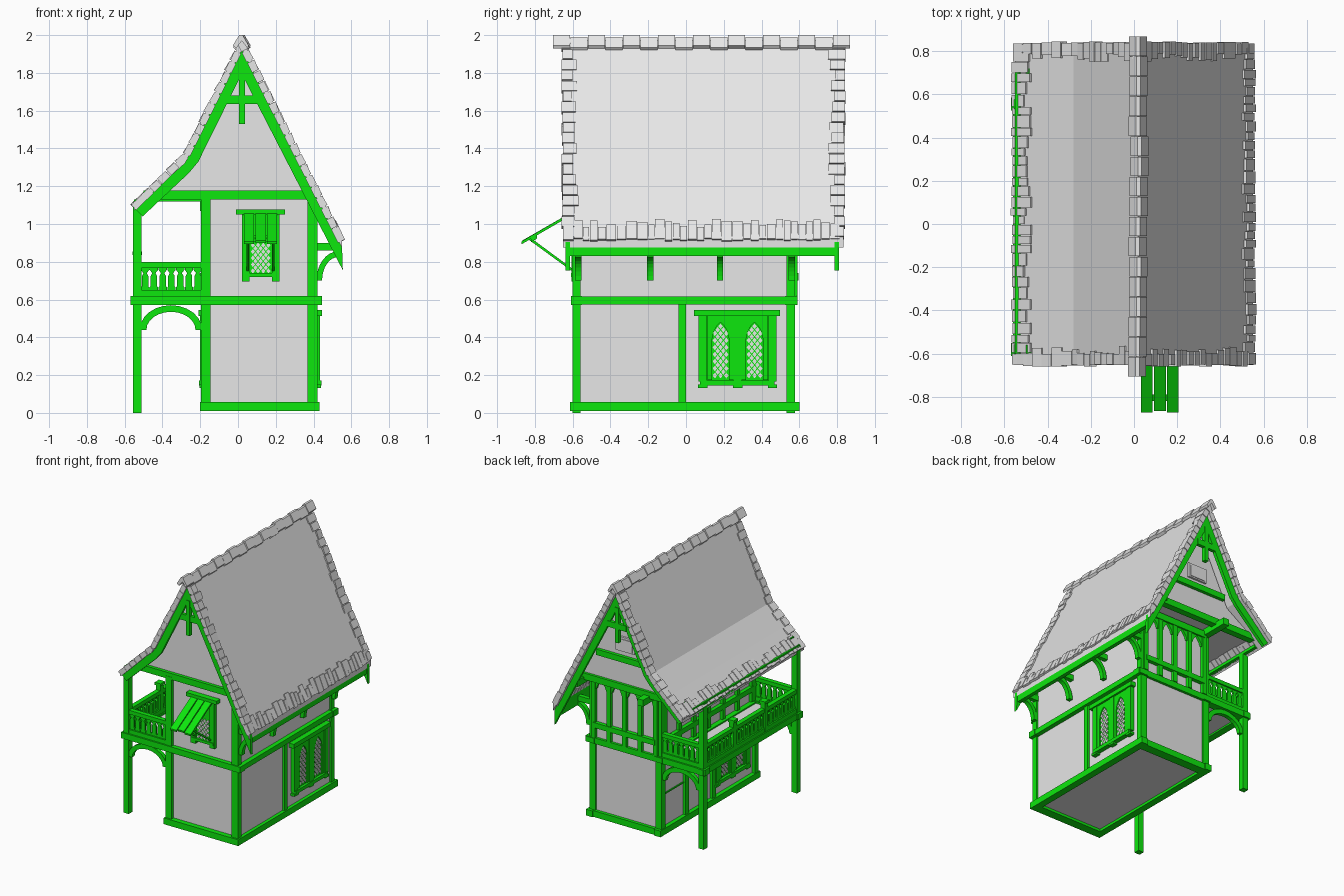
import bpy, bmesh, math, random
from mathutils import Vector

random.seed(4)
if "Cube" in bpy.data.objects:
    bpy.data.objects.remove(bpy.data.objects["Cube"])


def material(name, rgb):
    m = bpy.data.materials.new(name)
    m.use_nodes = True
    m.diffuse_color = (*rgb, 1)
    m.node_tree.nodes["Principled BSDF"].inputs["Base Color"].default_value = (*rgb, 1)
    return m


GREEN = material("green timber", (0.004, 0.8, 0.004))
GREY = material("pale grey", (0.8, 0.8, 0.8))


def solid(name, parts, axis, mat):
    """Extrude outlines along an axis; each part is (outline, start, end)."""
    place = {"x": lambda a, b, d: (d, a, b), "y": lambda a, b, d: (a, d, b),
             "z": lambda a, b, d: (a, b, d)}[axis]
    bm = bmesh.new()
    for pts, d0, d1 in parts:
        near = [bm.verts.new(place(a, b, d0)) for a, b in pts]
        far = [bm.verts.new(place(a, b, d1)) for a, b in pts]
        bm.faces.new(near)
        bm.faces.new(far[::-1])
        for i in range(len(pts)):
            j = (i + 1) % len(pts)
            bm.faces.new((near[j], near[i], far[i], far[j]))
    bmesh.ops.recalc_face_normals(bm, faces=bm.faces)
    mesh = bpy.data.meshes.new(name)
    bm.to_mesh(mesh)
    bm.free()
    mesh.materials.append(mat)
    ob = bpy.data.objects.new(name, mesh)
    bpy.context.collection.objects.link(ob)
    return ob


def rect(a0, a1, b0, b1):
    return [(a0, b0), (a1, b0), (a1, b1), (a0, b1)]


def box(name, x0, x1, y0, y1, z0, z1, mat=GREEN):
    return solid(name, [(rect(x0, x1, z0, z1), y0, y1)], "y", mat)


def arc_band(cx, cz, rx, rz, w, a0, a1, n=8):
    """Curved strip outline between two angles in degrees."""
    ang = [math.radians(a0 + (a1 - a0) * i / n) for i in range(n + 1)]
    outer = [(cx + rx * math.cos(t), cz + rz * math.sin(t)) for t in ang]
    inner = [(cx + (rx - w) * math.cos(t), cz + (rz - w) * math.sin(t)) for t in ang]
    return outer + inner[::-1]


# Plastered walls and the gable block that also roofs the balcony
box("plaster_walls", -0.17, 0.405, -0.575, 0.565, 0.03, 1.14, GREY)
solid("gable_block", [([(-0.5, 1.14), (0.4, 1.14), (0.02, 1.88), (-0.26, 1.3), (-0.49, 1.15)],
                       -0.575, 0.70)], "y", GREY)

# Main timber frame
for y in (-0.58, 0.555):
    for x in (-0.17, 0.395):
        box("corner_post", x - 0.027, x + 0.025, y - 0.022, y + 0.022, 0.02, 1.15)
    box("balcony_post", -0.555, -0.51, y - 0.022, y + 0.022, 0, 1.12)
    box("floor_beam", -0.57, 0.445, y - 0.03, y + 0.03, 0.572, 0.618)
    box("sill_beam", -0.2, 0.43, y - 0.035, y + 0.035, 0.01, 0.058)
    # Curved braces under the balcony
    solid("balcony_arch", [(arc_band(-0.355, 0.44, 0.165, 0.13, 0.035, 0, 180, 12),
                            y - 0.015, y + 0.015)], "y", GREEN)
for x in (-0.175, 0.405):
    box("side_sill_beam", x - 0.027, x + 0.027, -0.615, 0.6, 0.01, 0.058)
    box("side_floor_beam", x - 0.035, x + 0.035, -0.605, 0.59, 0.575, 0.615)
box("balcony_edge_beam", -0.56, -0.505, -0.61, 0.59, 0.572, 0.618)
box("balcony_floor", -0.52, -0.17, -0.57, 0.56, 0.585, 0.605, GREY)
box("balcony_eave_beam", -0.55, -0.51, -0.6, 0.7, 1.08, 1.13)
box("right_wall_post", 0.40, 0.422, -0.04, 0.0, 0.05, 0.58)
for y in (0.26, -0.07):
    box("left_wall_post", -0.192, -0.16, y - 0.02, y + 0.02, 0.05, 0.58)
box("left_wall_rail", -0.178, -0.16, 0.26, 0.56, 0.3, 0.31)
box("front_tie_beam", -0.5, 0.365, -0.60, -0.56, 1.13, 1.178)
box("back_jetty_beam", -0.5, 0.4, 0.67, 0.72, 1.12, 1.17)
box("back_collar_beam", -0.22, 0.26, 0.69, 0.725, 1.34, 1.385)
for x in (-0.17, 0.39):
    box("jetty_joist", x - 0.025, x + 0.025, 0.55, 0.8, 1.09, 1.14)
solid("attic_hatch", [(rect(-0.06, 0.1, 1.42, 1.53), 0.69, 0.715)], "y", GREY)
box("attic_hatch_panel", -0.045, 0.085, 0.70, 0.72, 1.43, 1.515, GREY)

# Railings of cut pickets
picket = [(-0.022, 0.64), (0.022, 0.64), (0.022, 0.665), (0.017, 0.67), (0.017, 0.725),
          (0.009, 0.74), (0.022, 0.757), (0.022, 0.78), (-0.022, 0.78), (-0.022, 0.757),
          (-0.009, 0.74), (-0.017, 0.725), (-0.017, 0.67), (-0.022, 0.665)]


def railing(name, axis, start, end, depth):
    n = round((end - start) / 0.046)
    step = (end - start) / n
    parts = [([(start + step * (i + 0.5) + a, z) for a, z in picket],
              depth - 0.007, depth + 0.007) for i in range(n)]
    parts += [(rect(start, end, lo, hi), depth - 0.018, depth + 0.018)
              for lo, hi in ((0.615, 0.65), (0.768, 0.798))]
    solid(name, parts, axis, GREEN)


railing("front_railing", "y", -0.515, -0.19, -0.58)
railing("back_railing", "y", -0.515, -0.19, 0.555)
railing("side_railing", "x", -0.56, 0.54, -0.533)
for y in (-0.19, 0.19):
    box("railing_post", -0.552, -0.514, y - 0.02, y + 0.02, 0.61, 0.84)
    box("railing_knob", -0.558, -0.508, y - 0.026, y + 0.026, 0.835, 0.855)


# Windows
def diamonds(u0, u1, z0, z1, pointed, cols=3):
    """Staggered panes inside a lancet or a rectangle."""
    w, out, row = (u1 - u0) / cols, [], 0
    mid, spring = (u0 + u1) / 2, z1 - (u1 - u0) * 0.9
    z = z0 + w * 0.6
    while z < z1 - w * 0.4:
        for k in range(cols + 1):
            u = u0 + w * (k + 0.5 * (row % 2 == 0))
            half = (u1 - u0) / 2
            if pointed and z > spring:
                half *= 1 - ((z - spring) / (z1 - spring)) ** 1.6
            if abs(u - mid) + w * 0.4 < half + 0.006:
                out.append([(u - w * .4, z), (u, z - w * .5), (u + w * .4, z), (u, z + w * .5)])
        z += w * 0.62
        row += 1
    return out


def lancet_window(c, face, sign):
    """Twin lancet window centred at y = c on a wall facing along x."""
    d = lambda t: face + sign * t
    shape = [(rect(c - 0.18, c + 0.18, 0.16, 0.52), d(-0.01), d(0.016)),
             (rect(c - 0.23, c + 0.225, 0.512, 0.545), d(-0.01), d(0.04)),
             (rect(c - 0.2, c + 0.195, 0.145, 0.172), d(-0.01), d(0.036))]
    for u in (-0.185, 0, 0.185):
        shape.append((rect(c + u - 0.022, c + u + 0.022, 0.165, 0.515), d(0), d(0.03)))
        shape.append((rect(c + u - 0.025, c + u + 0.025, 0.132, 0.15), d(0), d(0.034)))
    panes = []
    for m in (c - 0.09, c + 0.09):
        panes += [(p, d(0.01), d(0.02)) for p in diamonds(m - 0.045, m + 0.045, 0.18, 0.475, True)]
        for s in (-1, 1):
            # Jamb curving in to the pointed head
            edge = [(m + s * 0.045, 0.175), (m + s * 0.045, 0.39), (m + s * 0.036, 0.43),
                    (m + s * 0.02, 0.46), (m, 0.48), (m, 0.515), (m + s * 0.07, 0.515),
                    (m + s * 0.07, 0.175)]
            shape.append((edge, d(0), d(0.025)))
    solid("lancet_window_frame", shape, "x", GREEN)
    solid("lancet_window_panes", panes, "x", GREY)


lancet_window(0.273, 0.405, 1)
lancet_window(-0.29, -0.17, -1)

solid("front_window_frame",
      [(rect(0.03, 0.21, 0.72, 1.06), -0.592, -0.57), (rect(-0.01, 0.25, 1.05, 1.078), -0.62, -0.57),
       (rect(0.025, 0.215, 0.72, 0.74), -0.61, -0.57)]
      + [(rect(x, x + 0.04, 0.695, 1.06), -0.605, -0.57) for x in (0.02, 0.18)], "y", GREEN)
solid("front_window_panes", [(p, -0.598, -0.59) for p in diamonds(0.065, 0.175, 0.735, 0.91, False, 4)],
      "y", GREY)
# Propped plank shutter
for i, x in enumerate((0.032, 0.093, 0.153)):
    drop = 0.006 * (i % 2)
    solid("shutter_plank", [([(-0.6, 1.05), (-0.87 + drop, 0.893 + drop), (-0.872 + drop, 0.907 + drop),
                              (-0.6, 1.066)], x, x + 0.054)], "x", GREEN)
solid("shutter_batten", [([(-0.82, 0.905), (-0.79, 0.922), (-0.79, 0.94), (-0.82, 0.925)], 0.035, 0.205)],
      "x", GREEN)
solid("shutter_props", [([(-0.59, 0.74), (-0.59, 0.755), (-0.82, 0.925), (-0.83, 0.915)], x, x + 0.012)
                        for x in (0.045, 0.18)], "x", GREEN)


# Arcaded window bands on the back and balcony walls
def arcade(name, axis, start, end, bays, face, sign):
    d = lambda t: face + sign * t
    step = (end - start) / bays
    parts = [(rect(start, end, lo, hi), d(-0.01), d(t))
             for lo, hi, t in ((0.70, 0.74, 0.03), (1.07, 1.12, 0.03))]
    for i in range(bays + 1):
        u = start + step * i
        parts.append((rect(u - 0.018, u + 0.018, 0.62, 1.1), d(-0.01), d(0.025)))
        for s in (-1, 1):
            if 0 <= i + s <= bays:
                parts.append(([(u, 1.08), (u, 0.99), (u + s * 0.025, 1.0), (u + s * 0.035, 1.03),
                               (u + s * step * 0.5, 1.07), (u + s * step * 0.5, 1.08)], d(-0.01), d(0.018)))
    solid(name, parts, axis, GREEN)


arcade("back_window_band", "y", -0.15, 0.38, 4, 0.565, 1)
arcade("balcony_window_band", "x", -0.54, 0.52, 6, -0.17, -1)

# Roof slab following a kinked profile
profile = [Vector(p) for p in ((-0.55, 1.105), (-0.42, 1.232), (-0.28, 1.372), (0.02, 1.975), (0.55, 0.925))]
Y0, Y1 = -0.65, 0.835
under = [(p.x, p.y - (0.035 if i < 2 else 0.05)) for i, p in enumerate(profile)]
solid("roof_slab", [([tuple(p) for p in profile] + under[::-1], Y0, Y1)], "y", GREY)

# Bargeboards, collars and king posts on both gables
barge = [tuple(p - Vector((0, 0.02))) for p in profile] + [
    (0.555, 0.755), (0.035, 1.765), (0.005, 1.765), (-0.21, 1.33), (-0.26, 1.27), (-0.505, 1.04)]
for y in (-0.638, 0.785):
    solid("bargeboard", [(barge, y, y + 0.025)], "y", GREEN)
    box("gable_collar", -0.06, 0.1, y + 0.004, y + 0.03, 1.635, 1.68)
    box("gable_king_post", 0.005, 0.036, y - 0.003, y + 0.03, 1.53, 1.8)

# Right eave fascia on curved brackets
box("eave_fascia", 0.515, 0.545, -0.637, 0.808, 0.83, 0.93)
for y in (-0.57, -0.19, 0.18, 0.56):
    solid("eave_bracket", [(arc_band(0.53, 0.70, 0.115, 0.155, 0.03, 90, 180), y - 0.017, y + 0.017),
                           (rect(0.4, 0.53, 0.86, 0.9), y - 0.017, y + 0.017)], "y", GREEN)


# Uneven stone tiles along verges, eaves and ridge
def tile(p, q, y0, y1):
    n = Vector((p.y - q.y, q.x - p.x)).normalized()
    t0, t1 = random.uniform(0.007, 0.014), random.uniform(0.005, 0.012)
    return ([tuple(v) for v in (p - n * 0.03, q - n * 0.03, q + n * t1, p + n * t0)], y0, y1)


tiles = []
for a, b in zip(profile, profile[1:]):
    count = max(2, round((b - a).length / 0.062))
    for i in range(count):
        p, q = a.lerp(b, i / count), a.lerp(b, (i + 0.9) / count)
        for edge, s in ((Y0, 1), (Y1, -1)):
            tiles.append(tile(p, q, edge - s * random.uniform(0, 0.01), edge + s * random.uniform(0.045, 0.085)))
solid("verge_tiles", tiles, "y", GREY)

tiles = []
for a, b in ((profile[0], profile[1]), (profile[-1], profile[-2])):
    run = (b - a).normalized()
    y = Y0
    while y < Y1 - 0.02:
        w = min(random.uniform(0.035, 0.06), Y1 - y)
        p, q = a - run * random.uniform(0.004, 0.016), a + run * random.uniform(0.06, 0.11)
        tiles.append(tile(p, q, y, y + w - 0.004) if b.x < 0 else tile(q, p, y, y + w - 0.004))
        y += w
solid("eave_tiles", tiles, "y", GREY)

caps, count = [], 17
for i in range(count):
    y, w = -0.705 + i * 1.575 / count, 1.575 / count
    j, h = random.uniform(-0.006, 0.006), 2.0 - 0.01 * (i % 2)
    caps.append(([(-0.022 + j, h - 0.055), (0.012 + j, h), (0.03 + j, h), (0.062 + j, h - 0.055),
                  (0.05, h - 0.07), (0.02, h - 0.03), (-0.01, h - 0.07)], y, y + w - 0.003))
solid("ridge_tiles", caps, "y", GREY)
